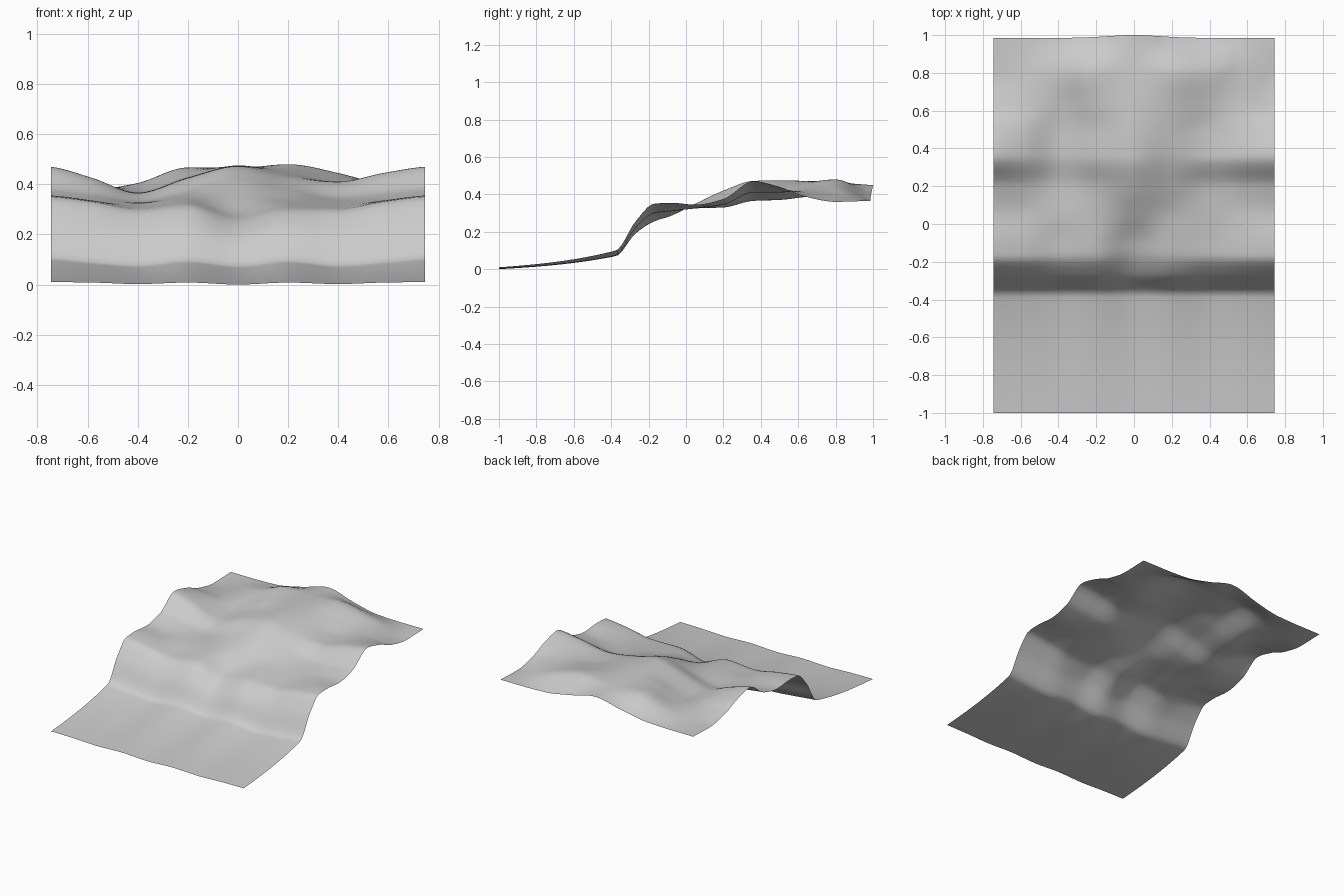
import bpy, bmesh, math

# Coarse survey of the land: columns across x, rows along y
XS = [-.745, -.58, -.4, -.2, 0, .2, .4, .58, .745]
ROWS = [
    (-1.0,  [.01, .008, .002, .008, 0, .008, .002, .008, .01]),
    (-.375, [.1, .085, .072, .09, .07, .09, .072, .085, .1]),
    (-.27,  [.255, .24, .22, .235, .19, .235, .22, .24, .255]),
    (-.17,  [.35, .33, .3, .315, .255, .3, .3, .33, .35]),
    (-.08,  [.355, .335, .31, .33, .285, .315, .31, .335, .355]),
    (.05,   [.345, .33, .325, .345, .35, .335, .325, .335, .345]),
    (.2,    [.375, .355, .33, .37, .42, .38, .345, .36, .375]),
    (.36,   [.47, .425, .365, .425, .472, .43, .41, .445, .47]),
    (.5,    [.44, .415, .37, .43, .475, .445, .41, .43, .44]),
    (.63,   [.39, .39, .385, .45, .472, .46, .425, .41, .39]),
    (.8,    [.36, .375, .405, .467, .465, .48, .445, .395, .36]),
    (.985,  [.365, .365, .37, .405, .45, .405, .37, .365, .365]),
]
YS = [r[0] for r in ROWS]


def smooth(ts, vs, t):
    """Monotone cubic curve through the points (ts, vs)."""
    n = len(ts)
    d = [(vs[i + 1] - vs[i]) / (ts[i + 1] - ts[i]) for i in range(n - 1)]

    def slope(i):
        if i == 0 or i == n - 1:
            return 0.5 * d[0 if i == 0 else -1]
        a, b = d[i - 1], d[i]
        return 0 if a * b <= 0 else 2 * a * b / (a + b)

    i = 0
    while i < n - 2 and t > ts[i + 1]:
        i += 1
    h = ts[i + 1] - ts[i]
    u = min(max((t - ts[i]) / h, 0), 1)
    return ((2*u**3 - 3*u**2 + 1) * vs[i] + (u**3 - 2*u**2 + u) * h * slope(i)
            + (3*u**2 - 2*u**3) * vs[i + 1] + (u**3 - u**2) * h * slope(i + 1))


# Terrain sheet: fine grid draped over the survey
NX, NY = 75, 100
bm = bmesh.new()
grid = []
for j in range(NY + 1):
    y = -1 + 1.985 * j / NY
    line = []
    for i in range(NX + 1):
        x = -.745 + 1.49 * i / NX
        z = smooth(YS, [smooth(XS, r[1], x) for r in ROWS], y)
        # the back edge bulges outwards around the middle
        bulge = .015 * math.exp(-(x / .2) ** 2) * max(0, (y - .85) / .135)
        line.append(bm.verts.new((x, y + bulge, z)))
    grid.append(line)
for j in range(NY):
    for i in range(NX):
        bm.faces.new((grid[j][i], grid[j][i + 1],
                      grid[j + 1][i + 1], grid[j + 1][i]))

mesh = bpy.data.meshes.new("coastal_terrain")
bm.to_mesh(mesh)
bm.free()
mesh.shade_smooth()
terrain = bpy.data.objects.new("coastal_terrain", mesh)
bpy.context.collection.objects.link(terrain)

# Single plain grey
grey = bpy.data.materials.new("light_grey")
grey.diffuse_color = (.6, .6, .6, 1)
mesh.materials.append(grey)
